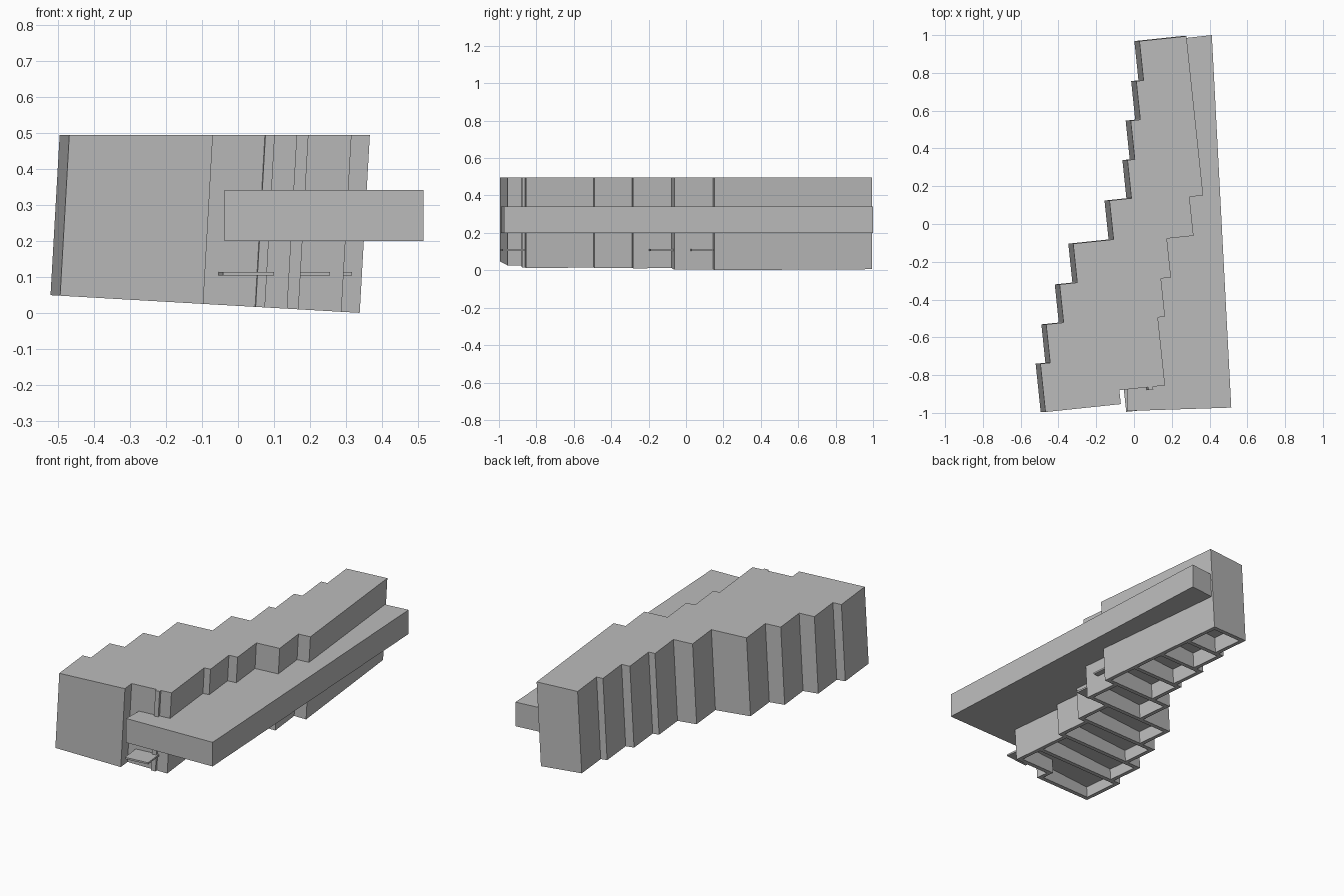
import bpy
import bmesh
from mathutils import Matrix, Vector

cube = bpy.data.objects.get("Cube")
if cube:
    bpy.data.objects.remove(cube, do_unlink=True)

ROOF = 0.495
LEAN = 0.057
TURN = Matrix.Rotation(0.1047, 3, 'Z')

grey = bpy.data.materials.new("concrete grey")
grey.use_nodes = True
colour = (0.5, 0.5, 0.5, 1)
grey.diffuse_color = colour
grey.node_tree.nodes["Principled BSDF"].inputs["Base Color"].default_value = colour


def leaning(p, z):
    """Turn a plan point, then shift it along the leaning walls; z None is the sloped base."""
    q = TURN @ Vector((p[0], p[1], 0))
    if z is None:
        z = 0.02 - LEAN * (q.x - LEAN * ROOF)
    return Vector((q.x - LEAN * (ROOF - z), q.y, z))


def upright(p, z):
    return Vector((p[0], p[1], z))


def turned(p, z):
    return TURN @ Vector((p[0], p[1], z))


def add_prism(bm, plan, low, high, place):
    bottom = [bm.verts.new(place(p, low)) for p in plan]
    top = [bm.verts.new(place(p, high)) for p in plan]
    bm.faces.new(bottom[::-1])
    bm.faces.new(top)
    for i in range(len(plan)):
        j = (i + 1) % len(plan)
        bm.faces.new((bottom[i], bottom[j], top[j], top[i]))


def make(name, plans, low, high, place):
    bm = bmesh.new()
    for plan in plans:
        add_prism(bm, plan, low, high, place)
    bmesh.ops.recalc_face_normals(bm, faces=bm.faces[:])
    mesh = bpy.data.meshes.new(name)
    bm.to_mesh(mesh)
    bm.free()
    mesh.materials.append(grey)
    obj = bpy.data.objects.new(name, mesh)
    bpy.context.collection.objects.link(obj)
    return obj


def rect(u0, u1, v0, v1):
    return [(u0, v0), (u1, v0), (u1, v1), (u0, v1)]


# Bays of the stepped plan: party wall lines, left ends, right ends
WALL = 0.025
lines = [-0.941, -0.684, -0.48, -0.277, -0.07, 0.137, 0.34, 0.546, 0.751, 0.96]
left = [-0.57, -0.518, -0.425, -0.331, -0.116, 0.001, 0.04, 0.091, 0.13]
right = [0.074, 0.074, 0.112, 0.165, 0.307, 0.38, 0.38, 0.38, 0.38]
NOTCH_U, NOTCH_V = -0.169, -0.867

outline = [(left[0], lines[0]), (NOTCH_U, lines[0]), (NOTCH_U, NOTCH_V), (right[0], NOTCH_V)]
for i in range(1, 9):
    if right[i] != right[i - 1]:
        v = lines[i] - WALL
        outline += [(right[i - 1], v), (right[i], v)]
outline.append((right[-1], lines[-1]))
for i in reversed(range(9)):
    outline.append((left[i], lines[i + 1]))
    if i:
        outline.append((left[i], lines[i]))
body = make("stepped_building", [outline], None, ROOF, leaning)

# Open cells below the floor, one per bay
cells = [rect(left[i] + WALL, right[i] - WALL, lines[i], lines[i + 1] - WALL)
         for i in range(1, 9)]
cells.append([(left[0] + WALL, lines[0] + WALL), (NOTCH_U - WALL, lines[0] + WALL),
              (NOTCH_U - WALL, NOTCH_V + WALL), (right[0] - WALL, NOTCH_V + WALL),
              (right[0] - WALL, lines[1] - WALL), (left[0] + WALL, lines[1] - WALL)])
cutter = make("cell_cutter", cells, -0.1, 0.11, leaning)
cutter.hide_render = True
cut = body.modifiers.new("cells", 'BOOLEAN')
cut.operation = 'DIFFERENCE'
cut.solver = 'EXACT'
cut.object = cutter
bpy.context.view_layer.update()
hollow = bpy.data.meshes.new_from_object(
    body.evaluated_get(bpy.context.evaluated_depsgraph_get()))
body.modifiers.clear()
body.data = hollow
bpy.data.objects.remove(cutter, do_unlink=True)

# Long straight block running through the right side
make("long_bar", [[(-0.037, -0.99), (0.515, -0.972), (0.412, 1.0), (0.26, 0.983),
                   (0.18, 0.2), (0.02, -0.4), (-0.033, -0.85)]], 0.2, 0.342, upright)

# Slim fin on the recessed front wall
make("front_fin", [rect(-0.016, 0.01, -0.882, -0.86)], None, ROOF, leaning)

# Thin balcony slabs at the wall steps
slabs = {"front_balcony": rect(-0.145, -0.003, -0.985, -0.86),
         "middle_balcony": rect(0.13, 0.234, -0.215, -0.09),
         "rear_balcony": rect(0.27, 0.318, -0.005, 0.12)}
for name, plan in slabs.items():
    make(name, [plan], 0.104, 0.114, turned)
